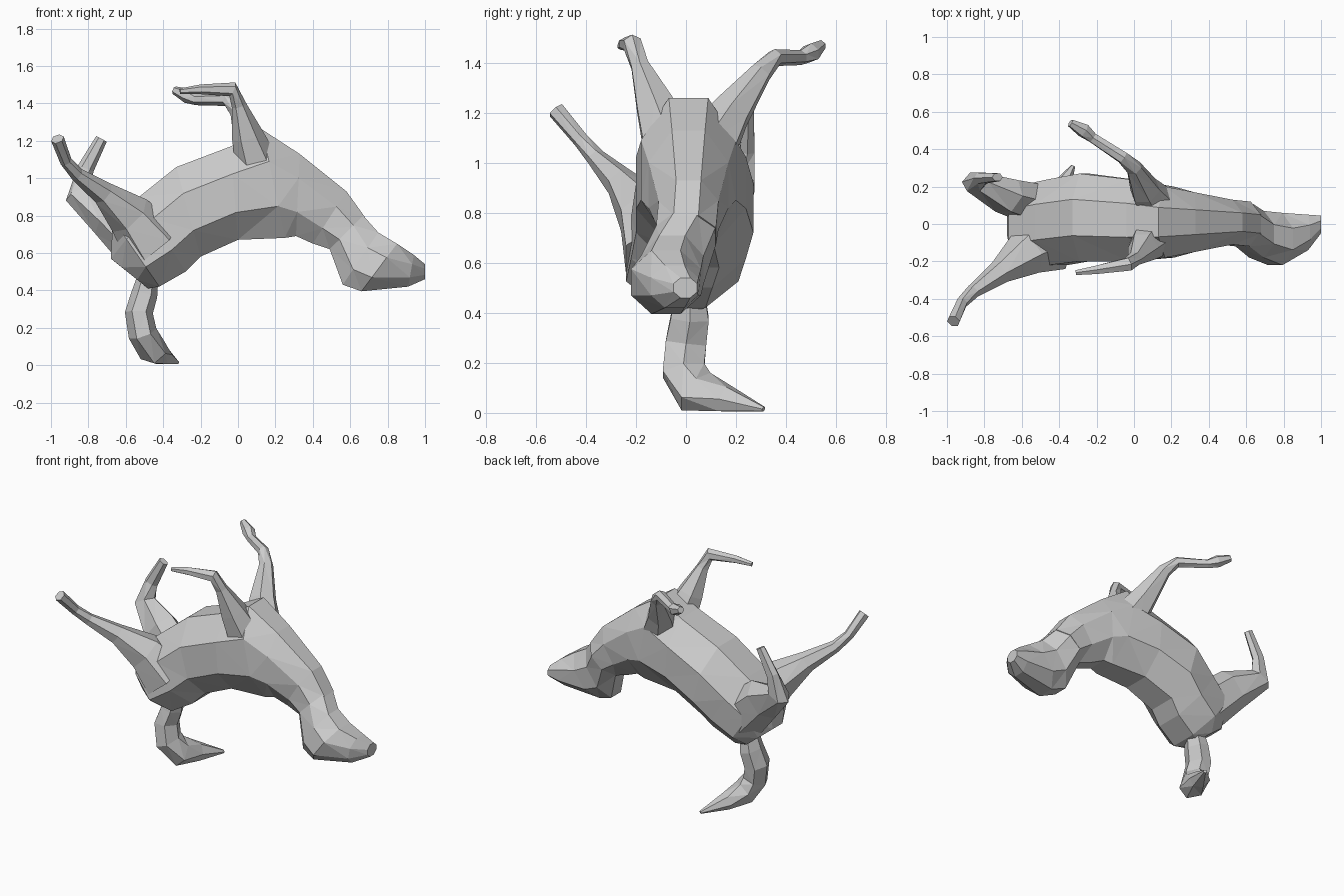
import bpy, bmesh, math
from mathutils import Vector

if "Cube" in bpy.data.objects:
    bpy.data.objects.remove(bpy.data.objects["Cube"])


def skin(name, rings):
    """Bridge equal rings of points into a closed, faceted skin."""
    bm = bmesh.new()
    rows = [[bm.verts.new(p) for p in ring] for ring in rings]
    n = len(rows[0])
    for a, b in zip(rows, rows[1:]):
        for i in range(n):
            j = (i + 1) % n
            bm.faces.new((a[i], a[j], b[j], b[i]))
    bm.faces.new(rows[0][::-1])
    bm.faces.new(rows[-1])
    bmesh.ops.triangulate(bm, faces=bm.faces[:])
    bmesh.ops.recalc_face_normals(bm, faces=bm.faces[:])
    mesh = bpy.data.meshes.new(name)
    bm.to_mesh(mesh)
    bm.free()
    obj = bpy.data.objects.new(name, mesh)
    bpy.context.collection.objects.link(obj)
    return obj


def body_ring(xt, zt, xb, zb, y0, y1, n=8):
    """Slanted oval between an upper and a lower outline point."""
    top, low = Vector((xt, 0, zt)), Vector((xb, 0, zb))
    ring = []
    for i in range(n):
        a = 2 * math.pi * (i + 0.5) / n
        u = 1.08 * math.cos(a)
        v = 1.08 * math.sin(a)
        p = (top + low) / 2 + (top - low) / 2 * u
        p.y = (y0 + y1) / 2 + (y1 - y0) / 2 * v
        ring.append(p)
    return ring


def limb(name, path, wide=1.0, n=6):
    """Tapered tube; each path entry is x, y, z, radius."""
    pts = [Vector(p[:3]) for p in path]
    rings = []
    for k, p in enumerate(pts):
        t = pts[min(k + 1, len(pts) - 1)] - pts[max(k - 1, 0)]
        t.normalize()
        side = t.cross(Vector((0, 1, 0))).normalized()
        other = t.cross(side) * wide
        r = path[k][3]
        rings.append([p + (side * math.cos(2 * math.pi * i / n)
                           + other * math.sin(2 * math.pi * i / n)) * r
                      for i in range(n)])
    return skin(name, rings)


# torso and neck
torso = [(-.68, .57, -.48, .41, -.13, .12),
         (-.67, .78, -.42, .42, -.24, .21),
         (-.53, .90, -.28, .50, -.22, .24),
         (-.33, 1.06, -.20, .58, -.20, .27),
         (-.04, 1.17, .00, .67, -.20, .24),
         (.13, 1.26, .25, .68, -.18, .20),
         (.33, 1.13, .31, .69, -.15, .17),
         (.58, .93, .40, .65, -.11, .13),
         (.68, .79, .49, .62, -.12, .12)]
skin("torso_and_neck", [body_ring(*r) for r in torso])

# head, turned slightly to the front
head = [(.67, .80, .49, .62, -.12, .12),
        (.75, .71, .56, .43, -.18, .07),
        (.85, .65, .66, .395, -.22, .06),
        (.94, .59, .91, .42, -.14, .05),
        (1.0, .54, 1.0, .46, -.05, .045)]
skin("head", [body_ring(*r) for r in head])

# front legs, flaring into the shoulders
limb("front_leg_near", [(.12, -.05, 1.02, .13), (.05, -.125, 1.23, .085),
                        (.005, -.185, 1.39, .04), (-.03, -.215, 1.475, .04),
                        (-.20, -.245, 1.475, .026), (-.31, -.26, 1.465, .015)])
limb("front_leg_far", [(.14, .07, 1.02, .13), (.06, .18, 1.20, .085),
                       (.0, .30, 1.36, .045), (-.06, .355, 1.42, .035),
                       (-.22, .46, 1.42, .03), (-.27, .50, 1.44, .04),
                       (-.34, .54, 1.47, .022)])

# hind legs
limb("hind_leg_near", [(-.46, -.10, .65, .17), (-.58, -.16, .80, .125),
                       (-.72, -.26, .92, .065), (-.86, -.36, 1.02, .038),
                       (-.92, -.42, 1.09, .032), (-.965, -.52, 1.21, .036)])
limb("hind_leg_far", [(-.50, .10, .64, .16), (-.68, .15, .81, .135),
                      (-.85, .225, .92, .08), (-.815, .245, 1.05, .045),
                      (-.73, .25, 1.21, .032)], wide=.75)

# tail, curling on the ground
limb("tail", [(-.48, .015, .48, .055), (-.50, .015, .38, .07),
              (-.53, .0, .28, .075), (-.51, -.01, .17, .078),
              (-.46, .04, .085, .08), (-.41, .16, .055, .055),
              (-.325, .31, .015, .01)], wide=1.25)
